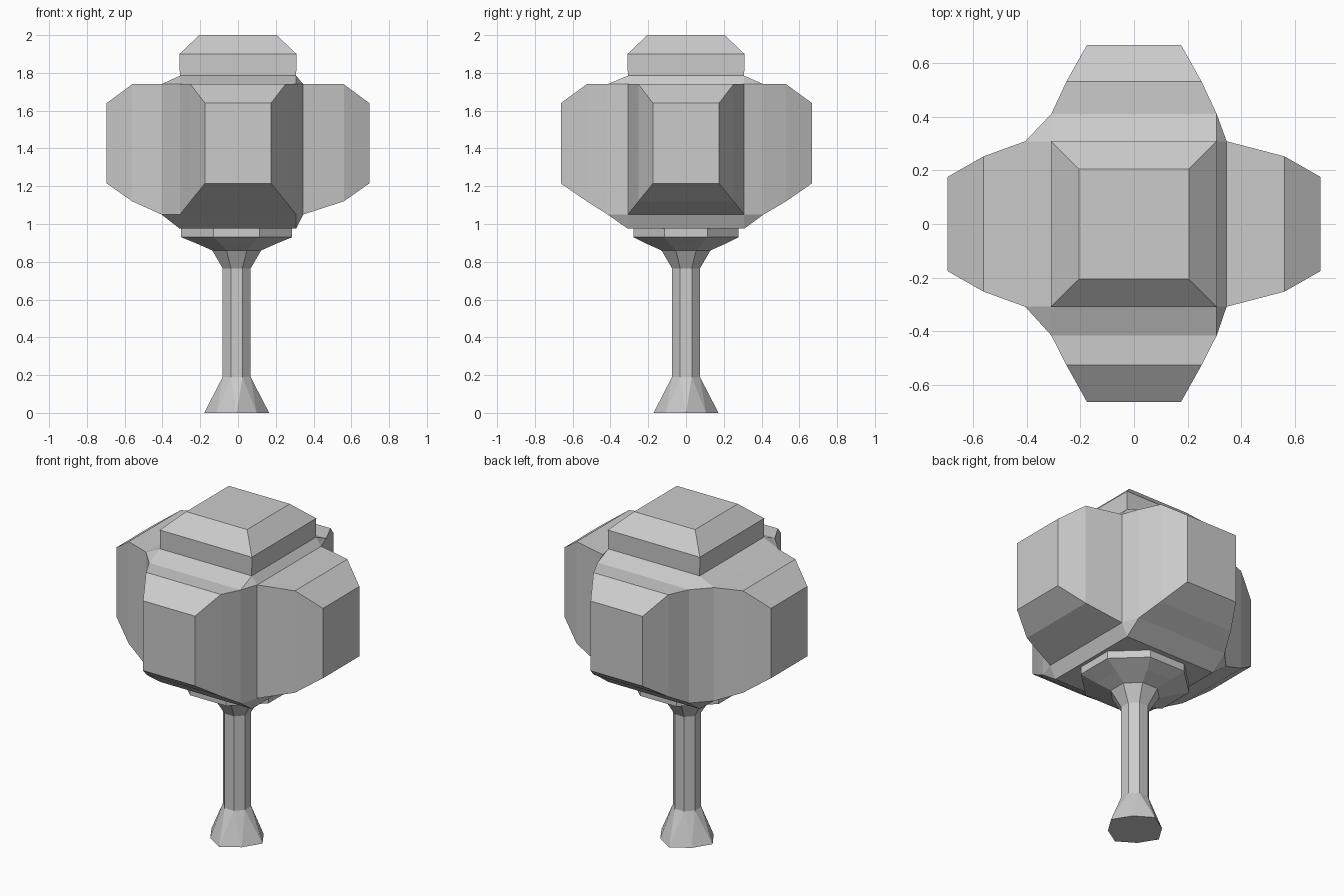
import bpy, bmesh, math
from mathutils import Vector

if "Cube" in bpy.data.objects:
    bpy.data.objects.remove(bpy.data.objects["Cube"])


def finish(bm, name):
    bmesh.ops.recalc_face_normals(bm, faces=bm.faces)
    mesh = bpy.data.meshes.new(name)
    bm.to_mesh(mesh)
    bm.free()
    obj = bpy.data.objects.new(name, mesh)
    bpy.context.collection.objects.link(obj)
    return obj


def rect(axis, pos, half, lo, hi):
    """Four corners of an upright rectangle at axis (0=x, 1=y) = pos."""
    pts = [(-half, lo), (half, lo), (half, hi), (-half, hi)]
    return [Vector((pos, u, z) if axis == 0 else (u, pos, z)) for u, z in pts]


def square(z, h):
    return [Vector((x * h, y * h, z)) for x, y in ((-1, -1), (1, -1), (1, 1), (-1, 1))]


# Crown core: a box with bevelled edges, given by its six flat faces
LO, HI = 1.05, 1.74
bm = bmesh.new()
core = square(1.785, 0.308) + square(0.975, 0.308)
for axis, pos in ((0, 0.345), (0, -0.405), (1, 0.41), (1, -0.415)):
    core += rect(axis, pos, 0.308, LO, HI)
for p in core:
    bm.verts.new(p)
bmesh.ops.convex_hull(bm, input=bm.verts[:])
bmesh.ops.dissolve_limit(bm, angle_limit=0.01, verts=bm.verts[:], edges=bm.edges[:])
bm.normal_update()


def grow(direction, steps):
    """Extrude the core face that looks along direction through the given outlines."""
    d = Vector(direction)
    face = max(bm.faces, key=lambda f: f.normal.dot(d) + f.calc_area() * 0.01)
    for outline in steps:
        face = bmesh.ops.extrude_discrete_faces(bm, faces=[face])["faces"][0]
        centre = sum(outline, Vector()) / 4
        mid = face.calc_center_median()
        for v in face.verts:
            away = v.co - mid
            v.co = max(outline, key=lambda p: (p - centre).normalized().dot(away))


# Side lobes and top block
for axis, sign, d1, d2 in ((0, 1, 0.56, 0.695), (0, -1, 0.56, 0.695),
                           (1, 1, 0.53, 0.667), (1, -1, 0.525, 0.663)):
    direction = (sign, 0, 0) if axis == 0 else (0, sign, 0)
    grow(direction, [rect(axis, sign * d1, 0.252, 1.12, HI),
                     rect(axis, sign * d2, 0.175, 1.215, 1.64)])
grow((0, 0, 1), [square(1.90, 0.31), square(2.0, 0.205)])
finish(bm, "crown")


# Trunk: eight-sided rings from flared foot to spreading top
def ring(z, r, turn=22.5, diag=1.0, sx=1.0):
    pts = []
    for i in range(8):
        a = math.radians(turn + 45 * i)
        k = r * (diag if i % 2 else 1.0)
        pts.append(Vector((-0.007 + sx * k * math.cos(a), k * math.sin(a), z)))
    return pts


rings = [ring(0, 0.172, 0, 0.87), ring(0.19, 0.08), ring(0.765, 0.08),
         ring(0.86, 0.14), ring(0.895, 0.225), ring(0.93, 0.3, sx=1.06),
         ring(0.985, 0.3, sx=1.06)]
bm = bmesh.new()
loops = [[bm.verts.new(p) for p in r] for r in rings]
for n, (a, b) in enumerate(zip(loops, loops[1:])):
    for i in range(8):
        j = (i + 1) % 8
        if n == 0:  # the foot is turned half a side, so it is triangulated
            bm.faces.new((a[i], a[j], b[i]))
            bm.faces.new((a[j], b[j], b[i]))
        else:
            bm.faces.new((a[i], a[j], b[j], b[i]))
bm.faces.new(loops[0])
bm.faces.new(loops[-1])
finish(bm, "trunk")
